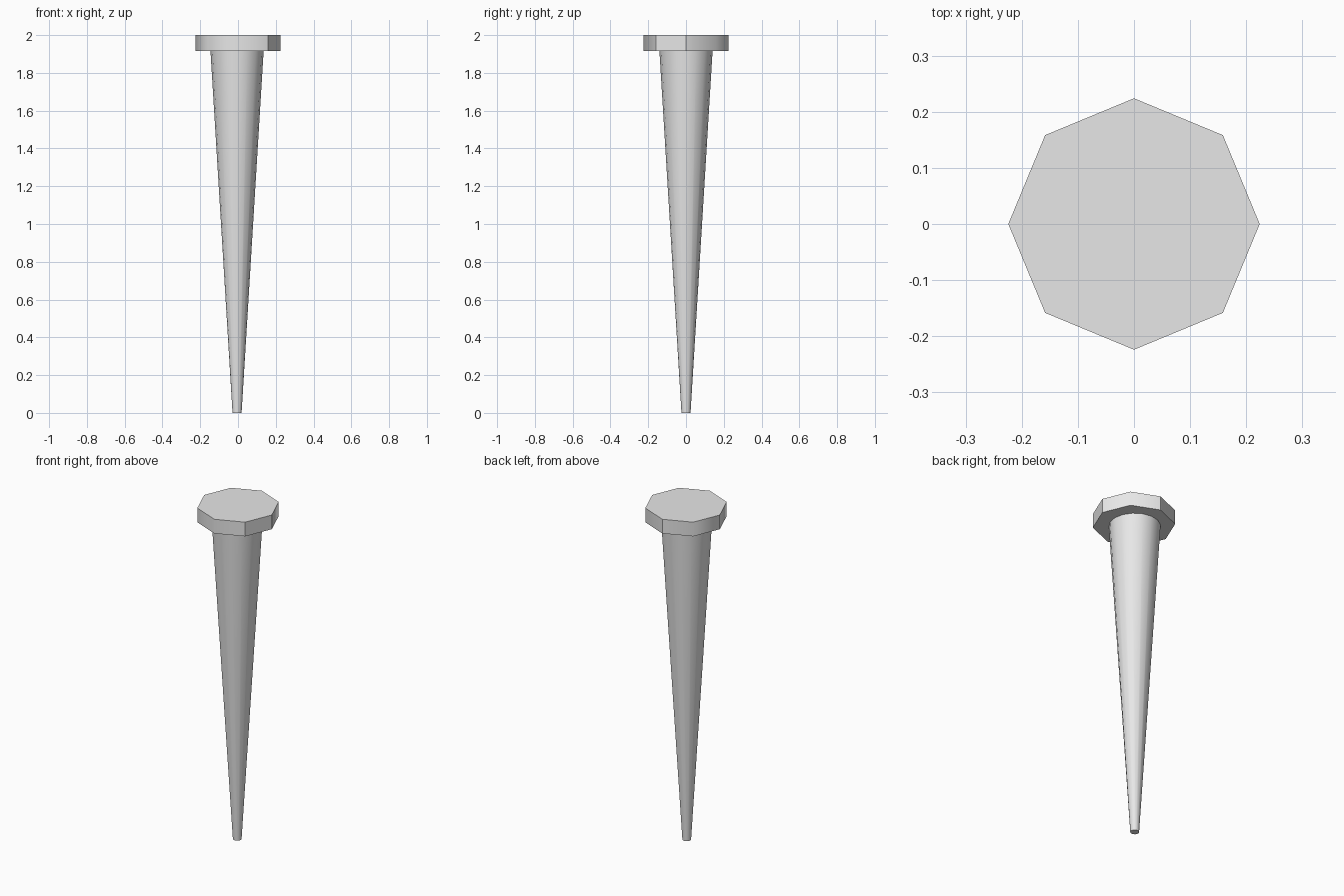
import bpy, bmesh
from math import radians, atan2, degrees

cube = bpy.data.objects.get("Cube")
if cube:
    bpy.data.objects.remove(cube, do_unlink=True)

steel = bpy.data.materials.new("pale_grey")
steel.use_nodes = True
colour = (0.8, 0.8, 0.8, 1)
steel.diffuse_color = colour
steel.node_tree.nodes["Principled BSDF"].inputs["Base Color"].default_value = colour


def tapered_part(name, sides, bottom_radius, top_radius, bottom, top, x=0, hard_angles=()):
    """Capped cone with smooth sides, crisp rims and optional hard upright edges."""
    bpy.ops.mesh.primitive_cone_add(
        vertices=sides, radius1=bottom_radius, radius2=top_radius,
        depth=top - bottom, location=(x, 0, (bottom + top) / 2))
    part = bpy.context.object
    part.name = part.data.name = name
    part.data.materials.append(steel)
    bm = bmesh.new()
    bm.from_mesh(part.data)
    for face in bm.faces:
        face.smooth = abs(face.normal.z) < 0.9
    for edge in bm.edges:
        a, b = edge.verts
        if abs(a.co.z - b.co.z) < 0.001:
            edge.smooth = False
        else:
            angle = degrees(atan2(a.co.y, a.co.x))
            edge.smooth = all(abs(angle - hard) > 1 for hard in hard_angles)
    bm.to_mesh(part.data)
    bm.free()
    return part


# Long round tapering shaft with a blunt tip
tapered_part("shaft", 16, 0.024, 0.141, 0, 1.92, x=-0.005)

# Flat eight-sided head
tapered_part("head", 8, 0.224, 0.224, 1.915, 2, hard_angles=(-45, 0, 90))
